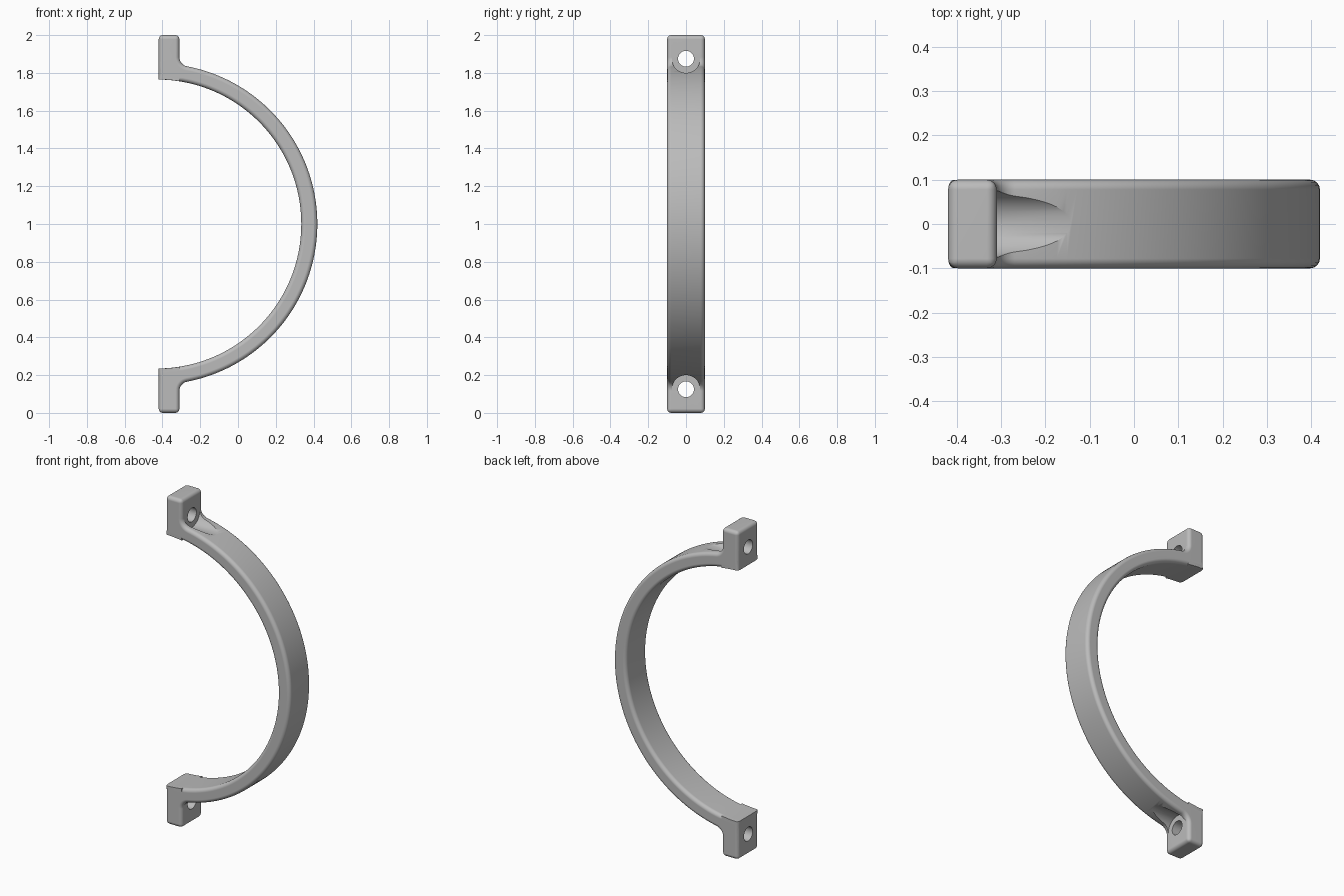
import bpy, bmesh
from math import sqrt, atan2, cos, sin, pi
from mathutils import Matrix

cube = bpy.data.objects.get("Cube")
if cube:
    bpy.data.objects.remove(cube, do_unlink=True)

CX, R_IN, R_OUT = -0.43, 0.765, 0.85     # band arc, centred at z = 1
BACK, FACE, HALF = -0.42, -0.31, 0.10    # flange planes and half width
FILLET, ROUND = 0.05, 0.022
HOLE_Z = 0.875                           # bolt height from the middle

grey = bpy.data.materials.new("plain grey")
grey.use_nodes = True
grey.diffuse_color = (0.5, 0.5, 0.5, 1)
grey.node_tree.nodes["Principled BSDF"].inputs["Base Color"].default_value = (0.5, 0.5, 0.5, 1)


def arc(cx, cz, r, a0, a1, n):
    return [(cx + r * cos(a0 + (a1 - a0) * i / n), cz + r * sin(a0 + (a1 - a0) * i / n))
            for i in range(n + 1)]


def angle_at(x, r):
    return atan2(sqrt(r * r - (x - CX) ** 2), x - CX)


def extrude_profile(name, points, half, rounded):
    """Extrude an XZ outline along y and round the edges the rule picks."""
    bm = bmesh.new()
    face = bm.faces.new([bm.verts.new((x, -half, z + 1)) for x, z in points])
    ext = bmesh.ops.extrude_face_region(bm, geom=[face])
    bmesh.ops.translate(bm, vec=(0, 2 * half, 0),
                        verts=[v for v in ext["geom"] if isinstance(v, bmesh.types.BMVert)])
    bmesh.ops.recalc_face_normals(bm, faces=bm.faces)
    bmesh.ops.bevel(bm, geom=[e for e in bm.edges if rounded(*[v.co for v in e.verts])],
                    offset=ROUND, segments=4, profile=0.5, affect='EDGES')
    return finish(name, bm)


def cylinder(name, r, x0, x1, z):
    bm = bmesh.new()
    turn = Matrix.Translation(((x0 + x1) / 2, 0, 1 + z)) @ Matrix.Rotation(pi / 2, 4, 'Y')
    bmesh.ops.create_cone(bm, cap_ends=True, segments=48, radius1=r, radius2=r,
                          depth=x1 - x0, matrix=turn)
    return finish(name, bm)


def finish(name, bm):
    mesh = bpy.data.meshes.new(name)
    bm.to_mesh(mesh)
    bm.free()
    mesh.materials.append(grey)
    obj = bpy.data.objects.new(name, mesh)
    bpy.context.collection.objects.link(obj)
    return obj


def combine(obj, tool, operation):
    mod = obj.modifiers.new(operation.lower(), 'BOOLEAN')
    mod.operation, mod.solver, mod.object = operation, 'EXACT', tool
    bpy.context.view_layer.objects.active = obj
    bpy.ops.object.modifier_apply(modifier=mod.name)
    bpy.data.objects.remove(tool, do_unlink=True)


# Band outline with a flange and fillet at each end
fx = FACE + FILLET
fz = sqrt((R_OUT + FILLET) ** 2 - (fx - CX) ** 2)
touch = atan2(fz, fx - CX)
upper_end = arc(fx, fz, FILLET, touch - pi, -pi, 8) + [(FACE, 1), (BACK, 1)]
lower_end = [(x, -z) for x, z in reversed(upper_end)]
a_in = angle_at(BACK, R_IN)
outline = (upper_end + arc(CX, 0, R_IN, a_in, -a_in, 96) + lower_end
           + arc(CX, 0, R_OUT, -touch, touch, 96)[1:-1])


def rim_or_tip(a, b):
    return abs(a.y - b.y) < 1e-4 or abs(a.z - 1) > 0.99


band = extrude_profile("clamp_band", outline, HALF, rim_or_tip)

# Square-edged flange roots, then bolt holes and spot faces
gap = 0.0005
for side in (1, -1):
    root = arc(CX, 0, R_IN + gap, angle_at(BACK + gap, R_IN), angle_at(FACE, R_IN), 10)
    root += [(FACE, 0.80), (BACK + gap, 0.84)]
    root = [(x, z * side) for x, z in root]
    combine(band, extrude_profile(
        "flange_root", root, HALF - gap,
        lambda a, b: abs(a.y - b.y) < 1e-4 and max(a.x, b.x) < BACK + 0.001), 'UNION')
    combine(band, cylinder("bolt_hole", 0.042, -0.6, 0.1, HOLE_Z * side), 'DIFFERENCE')
    combine(band, cylinder("spot_face", 0.075, FACE + 0.0002, 0.1, HOLE_Z * side), 'DIFFERENCE')

# Smooth shading with crisp machined edges
bpy.ops.object.select_all(action='DESELECT')
band.select_set(True)
bpy.context.view_layer.objects.active = band
bpy.ops.object.shade_smooth_by_angle(angle=pi / 6)
normals = band.modifiers.new("even_normals", 'WEIGHTED_NORMAL')
normals.keep_sharp = True
